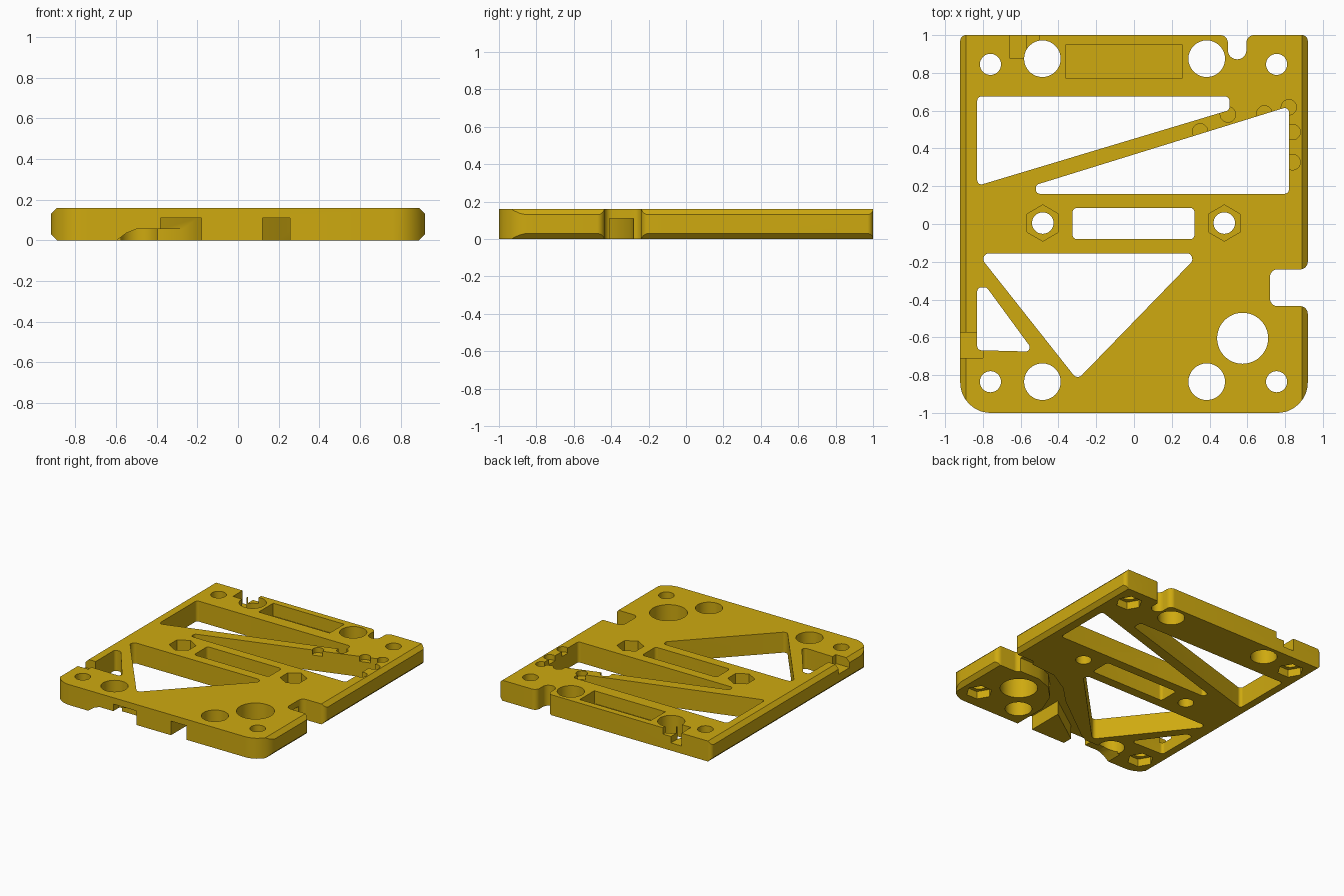
import bpy, bmesh, math
from mathutils import Vector

if "Cube" in bpy.data.objects:
    bpy.data.objects.remove(bpy.data.objects["Cube"])

T = 0.16  # plate thickness

gold = bpy.data.materials.new("golden_yellow")
gold.diffuse_color = (0.62, 0.40, 0.005, 1)
gold.use_nodes = True
gold.node_tree.nodes["Principled BSDF"].inputs["Base Color"].default_value = gold.diffuse_color


def fillet(points):
    """Round each corner (x, y, radius) of a closed outline."""
    out, n = [], len(points)
    for i, (x, y, r) in enumerate(points):
        p = Vector((x, y))
        a = (Vector(points[i - 1][:2]) - p).normalized()
        b = (Vector(points[(i + 1) % n][:2]) - p).normalized()
        half = a.angle(b) / 2
        c = p + (a + b).normalized() * r / math.sin(half)
        u = (p + a * r / math.tan(half) - c).normalized()
        v = (p + b * r / math.tan(half) - c).normalized()
        out += [c + (u.lerp(v, k / 8)).normalized() * r for k in range(9)]
    return out


def prism(name, pts, z0, z1, upright=False):
    """Extrude an outline in z, or along y when upright."""
    bm = bmesh.new()
    def place(p, d):
        return (p[0], d, p[1]) if upright else (p[0], p[1], d)
    lo = [bm.verts.new(place(p, z0)) for p in pts]
    hi = [bm.verts.new(place(p, z1)) for p in pts]
    bm.faces.new(lo[::-1])
    bm.faces.new(hi)
    for i in range(len(pts)):
        j = (i + 1) % len(pts)
        bm.faces.new((lo[i], lo[j], hi[j], hi[i]))
    bmesh.ops.recalc_face_normals(bm, faces=bm.faces)
    me = bpy.data.meshes.new(name)
    bm.to_mesh(me)
    bm.free()
    me.materials.append(gold)
    ob = bpy.data.objects.new(name, me)
    bpy.context.collection.objects.link(ob)
    return ob


def carve(cutter, op='DIFFERENCE'):
    mod = plate.modifiers.new("carve", 'BOOLEAN')
    mod.object, mod.operation, mod.solver = cutter, op, 'EXACT'
    bpy.context.view_layer.objects.active = plate
    bpy.ops.object.modifier_apply(modifier=mod.name)
    bpy.data.objects.remove(cutter)


def cut(pts, z0=-0.1, z1=0.3, upright=False):
    carve(prism("cutter", pts, z0, z1, upright))


def ring(x, y, r, n=32, turn=0.0):
    return [(x + r * math.cos(turn + 2 * math.pi * k / n),
             y + r * math.sin(turn + 2 * math.pi * k / n)) for k in range(n)]


def rect(x0, x1, y0, y1):
    return [(x0, y0), (x1, y0), (x1, y1), (x0, y1)]


# Plate outline with side and back notches
plate = prism("mounting_plate", fillet([
    (-0.92, -1, 0.16), (0.92, -1, 0.16),
    (0.92, -0.435, 0.04), (0.72, -0.435, 0.04), (0.72, -0.24, 0.04), (0.92, -0.24, 0.04),
    (0.92, 1, 0.03), (0.595, 1, 0.04), (0.595, 0.872, 0.048), (0.497, 0.872, 0.048),
    (0.497, 1, 0.04), (-0.92, 1, 0.03)]), 0, T)

# Chamfered long sides
c = 0.03
carve(prism("side_chamfer", [
    (-0.92 + c, 0), (0.92 - c, 0), (0.92, c), (0.92, T - c),
    (0.92 - c, T), (-0.92 + c, T), (-0.92, T - c), (-0.92, c)], -1.1, 1.1, True), 'INTERSECT')

# Truss windows and centre slot
R = 0.03
windows = [
    [(-0.83, 0.675), (0.505, 0.675), (0.505, 0.603), (-0.83, 0.202)],
    [(0.82, 0.16), (0.82, 0.622), (-0.52, 0.207), (-0.52, 0.16)],
    [(-0.83, -0.155), (0.35, -0.155), (-0.30, -0.825)],
    [(-0.83, -0.335), (-0.78, -0.335), (-0.53, -0.676), (-0.83, -0.668)],
    [(-0.325, -0.08), (0.32, -0.08), (0.32, 0.085), (-0.325, 0.085)],
]
for w in windows:
    cut(fillet([(x, y, 0.022 if len(w) == 4 else R) for x, y in w]))

# Round holes: wide bores, corner screws with nut pockets below
for y in (-0.835, 0.875):
    for x in (-0.485, 0.385):
        cut(ring(x, y, 0.097))
cut(ring(0.575, -0.605, 0.135, 48))
for y in (-0.835, 0.845):
    for x in (-0.76, 0.755):
        cut(ring(x, y, 0.056))
        cut(ring(x, y, 0.095, 6), -0.1, 0.06)

# Centre screws with nut pockets on top
for x in (-0.483, 0.478):
    cut(ring(x, 0.005, 0.057))
    cut(ring(x, 0.005, 0.096, 6, math.pi / 2), 0.07, 0.3)

# Shallow tray at the back
cut(rect(-0.36, 0.255, 0.77, 0.95), 0.06, 0.3)

# Forked wire channel under the plate
cut([(1.0, -0.28), (0.72, -0.28), (0.50, -0.30), (0.33, -0.40), (0.20, -0.53),
     (-0.20, -0.83), (-0.38, -0.93), (-0.38, -1.1), (-0.18, -1.1), (-0.18, -0.92),
     (0.12, -0.71), (0.12, -1.1), (0.255, -1.1), (0.255, -0.72), (0.32, -0.56),
     (0.42, -0.46), (0.55, -0.41), (1.0, -0.41)], -0.1, 0.11)

# Sloped relief under the front edge
cut([(-0.61, -0.01), (-0.17, -0.01), (-0.25, 0.055), (-0.50, 0.055), (-0.55, 0.035)],
    -1.1, -0.87, True)

# Wire notches at the back edge and the left side
cut(rect(-0.66, -0.57, 0.88, 1.1), 0.06, 0.3)
cut(rect(-0.57, -0.50, 0.93, 1.1), 0.11, 0.3)
cut(rect(-1.0, -0.80, -0.71, -0.575), 0.09, 0.3)

# Small round pockets along the right truss
for x, y in ((0.35, 0.49), (0.497, 0.58), (0.69, 0.585), (0.82, 0.618),
             (0.84, 0.487), (0.84, 0.327)):
    cut(ring(x, y, 0.041, 20), T - 0.04, 0.3)

bpy.ops.object.select_all(action='DESELECT')
plate.select_set(True)
bpy.context.view_layer.objects.active = plate
bpy.ops.object.shade_smooth_by_angle(angle=math.radians(30))
